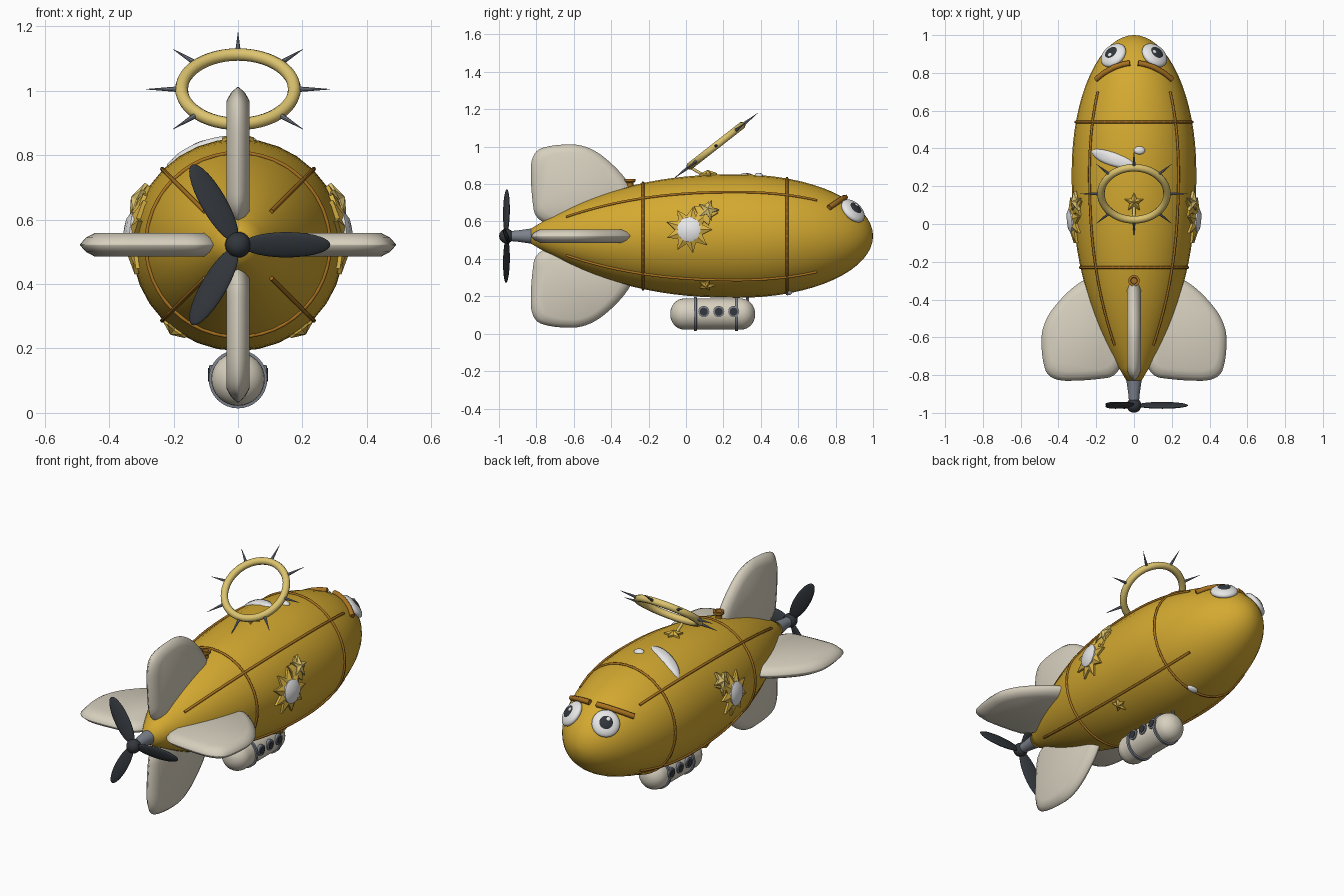
import bpy, bmesh
from math import sin, cos, pi, radians, sqrt
from mathutils import Matrix, Vector

cube = bpy.data.objects.get("Cube")
if cube:
    bpy.data.objects.remove(cube, do_unlink=True)

CZ = 0.522  # height of the hull axis


def material(name, rgb):
    m = bpy.data.materials.new(name)
    m.use_nodes = True
    m.diffuse_color = (*rgb, 1)
    m.node_tree.nodes["Principled BSDF"].inputs["Base Color"].default_value = (*rgb, 1)
    return m


GOLD = material("hull gold", (0.66, 0.40, 0.03))
BROWN = material("seam brown", (0.40, 0.17, 0.015))
TAN = material("pale gold", (0.72, 0.55, 0.16))
STAR = material("star gold", (0.70, 0.45, 0.06))
CREAM = material("cream", (0.68, 0.63, 0.52))
DARK = material("charcoal", (0.032, 0.038, 0.045))
STEEL = material("steel", (0.20, 0.22, 0.26))
WHITE = material("white", (0.80, 0.80, 0.80))

T, R = Matrix.Translation, Matrix.Rotation
Y_AXIS = R(-pi / 2, 4, 'X')  # turns local z into +y


def finish(name, bm, mat, angle=40):
    bmesh.ops.recalc_face_normals(bm, faces=bm.faces)
    mesh = bpy.data.meshes.new(name)
    bm.to_mesh(mesh)
    bm.free()
    mesh.materials.append(mat)
    mesh.polygons.foreach_set("use_smooth", [True] * len(mesh.polygons))
    mesh.set_sharp_from_angle(angle=radians(angle))
    obj = bpy.data.objects.new(name, mesh)
    bpy.context.collection.objects.link(obj)
    return obj


def loft(name, rings, mat, angle=40, caps=True):
    bm = bmesh.new()
    loops = [[bm.verts.new(p) for p in ring] for ring in rings]
    n = len(loops[0])
    for a, b in zip(loops, loops[1:]):
        for i in range(n):
            j = (i + 1) % n
            bm.faces.new((a[i], a[j], b[j], b[i]))
    if caps:
        bm.faces.new(loops[0])
        bm.faces.new(loops[-1])
    return finish(name, bm, mat, angle)


def lathe(name, profile, mat, matrix, n=24, angle=40):
    rings = [[matrix @ Vector((r * cos(2 * pi * i / n), r * sin(2 * pi * i / n), t))
              for i in range(n)] for t, r in profile]
    return loft(name, rings, mat, angle)


def ball(name, mat, matrix):
    bm = bmesh.new()
    bmesh.ops.create_uvsphere(bm, u_segments=24, v_segments=14, radius=1, matrix=matrix)
    return finish(name, bm, mat, 180)


def tube(name, points, radius, mat, cyclic=False, flat=False):
    cu = bpy.data.curves.new(name, 'CURVE')
    cu.dimensions = '3D'
    cu.bevel_depth = radius
    cu.bevel_resolution = 1
    cu.use_fill_caps = True
    s = cu.splines.new('POLY')
    s.points.add(len(points) - 1)
    for p, co in zip(s.points, points):
        p.co = (*co, 1)
    s.use_cyclic_u = cyclic
    cu.materials.append(mat)
    obj = bpy.data.objects.new(name, cu)
    bpy.context.collection.objects.link(obj)
    return obj


def hull_radius(y):
    if y > 0.28:
        return 0.33 * sqrt(max(0, 1 - ((y - 0.28) / 0.72) ** 2))
    return 0.33 * (1 - 0.88 * min(1, (0.28 - y) / 1.11) ** 2.35)


def on_hull(a, y, h=0):
    # a is measured from the top of the hull towards +x
    r = hull_radius(y) + h
    return Vector((r * sin(a), y, CZ + r * cos(a)))


def patch(name, outline, a, y, layers, mat, angle=25):
    # an outline wrapped on the hull; each layer is (scale, height)
    rings = [[on_hull(a + u * s / hull_radius(y), y + v * s, h) for u, v in outline]
             for s, h in layers]
    return loft(name, rings, mat, angle)


def star(points, outer, inner):
    return [((outer, inner)[i % 2] * sin(pi * i / points),
             (outer, inner)[i % 2] * cos(pi * i / points)) for i in range(2 * points)]


def ellipse(ru, rv, tilt=0, n=24):
    return [(ru * cos(t) * cos(tilt) - rv * sin(t) * sin(tilt),
             ru * cos(t) * sin(tilt) + rv * sin(t) * cos(tilt))
            for t in (2 * pi * i / n for i in range(n))]


# Hull
ys = [-0.83 + 1.11 * i / 16 for i in range(17)]
ys += [0.28 + 0.72 * sin(pi / 2 * i / 16) for i in range(1, 16)] + [0.9999]
lathe("hull", [(y, hull_radius(y)) for y in ys], GOLD, T((0, 0, CZ)) @ Y_AXIS, 32, 60)

# Hoops and lengthwise seams
for name, y in (("rear_hoop", -0.23), ("front_hoop", 0.54)):
    tube(name, [on_hull(2 * pi * i / 48, y, 0.002) for i in range(48)], 0.007, BROWN, True)
for k in range(4):
    tube("seam", [on_hull(pi / 4 + k * pi / 2, -0.64 + 1.34 * i / 30, 0.003)
                  for i in range(31)], 0.007, BROWN)

# Four tail fins
outline = [(-0.80, 0.04), (-0.83, 0.25), (-0.83, 0.45), (-0.71, 0.49), (-0.52, 0.49),
           (-0.34, 0.34), (-0.26, 0.2), (-0.36, 0.06)]
for _ in range(3):  # corner cutting rounds the outline
    nxt = outline[1:] + outline[:1]
    outline = [(p[0] * (1 - f) + q[0] * f, p[1] * (1 - f) + q[1] * f)
               for p, q in zip(outline, nxt) for f in (0.25, 0.75)]
for name, k in (("top_fin", 0), ("left_fin", 1), ("bottom_fin", 2), ("right_fin", 3)):
    turn = T((0, 0, CZ)) @ R(k * pi / 2, 4, 'Y')
    rings = [[turn @ Vector((w, -0.58 + (y + 0.58) * s, 0.27 + (r - 0.27) * s))
              for y, r in outline]
             for s, w in ((0.8, -0.036), (0.92, -0.022), (1, -0.002),
                          (1, 0.002), (0.92, 0.022), (0.8, 0.036))]
    loft(name, rings, CREAM, 70)

# Propeller
lathe("propeller_shaft", [(-0.95, 0.026), (-0.9, 0.03), (-0.81, 0.043)], STEEL,
      T((0, 0, CZ)) @ Y_AXIS)
hub = T((0, -0.96, CZ))
ball("propeller_hub", DARK, hub @ Matrix.Scale(0.039, 4))
for deg in (90, 210, 330):
    ball("propeller_blade", DARK, hub @ R(radians(deg), 4, 'Y') @ T((0, 0, 0.15))
         @ R(radians(20), 4, 'Z') @ Matrix.Diagonal((0.042, 0.012, 0.137, 1)))

# Gondola with bands, portholes and strut
cabin = T((0, 0, 0.105)) @ Y_AXIS
ends = [(0.075 * sin(pi / 2 * i / 8), 0.083 * cos(pi / 2 * i / 8)) for i in range(8)]
lathe("gondola", [(-0.01 - t, r) for t, r in reversed(ends)]
      + [(0.295 + t, r) for t, r in ends], CREAM, cabin, 32)
for y in (0.05, 0.27):
    lathe("gondola_band", [(y - 0.009, 0.08), (y - 0.007, 0.091), (y + 0.007, 0.091),
                           (y + 0.009, 0.08)], STEEL, cabin, 32)
for side in (-1, 1):
    for y in (0.095, 0.175, 0.255):
        frame = T((0, y, 0.118)) @ R(side * pi / 2, 4, 'Y')
        lathe("porthole_rim", [(0.07, 0.03), (0.088, 0.03), (0.09, 0.026)], STEEL, frame, 16)
        lathe("porthole_glass", [(0.07, 0.021), (0.093, 0.021)], DARK, frame, 16)
lathe("gondola_strut", [(0.12, 0.008), (0.24, 0.008)], STEEL, T((0, 0.33, 0)), 8)

# Tilted halo with spikes and its short post
halo = T((0, 0.16, 1.005)) @ R(radians(38), 4, 'X')
n, m = 48, 10
rings = [[halo @ R(2 * pi * i / n, 4, 'Z')
          @ Vector((0.175 + 0.02 * cos(2 * pi * j / m), 0, 0.02 * sin(2 * pi * j / m)))
          for j in range(m)] for i in range(n + 1)]
loft("halo", rings, TAN, 180, caps=False)
for k in range(8):
    lathe("halo_spike", [(0.185, 0.009), (0.285, 0.0008)], STEEL,
          halo @ R(k * pi / 4, 4, 'Z') @ R(pi / 2, 4, 'Y'), 8)
tube("halo_post", [(0, 0.09, 0.85), (0, 0.03, 0.885)], 0.009, TAN)

# Vent on the back
lathe("vent", [(0.76, 0.018), (0.805, 0.018), (0.815, 0.03), (0.828, 0.03), (0.828, 0.018),
               (0.812, 0.016)], BROWN, T((0, -0.3, 0)), 16)

# Stars and sunburst badges
patch("top_star", star(5, 0.052, 0.024), 0, 0.115,
      ((1, -0.01), (1, 0.008), (0.05, 0.026)), STAR)
for side in (-1, 1):
    a = side * radians(84)
    patch("sunburst", star(9, 0.125, 0.075), a, 0.016,
          ((1, -0.01), (1, 0.012), (0.5, 0.024)), STAR)
    patch("sunburst_disc", ellipse(0.062, 0.062), a, 0.016,
          ((1, 0.005), (1, 0.025), (0.7, 0.034), (0.1, 0.037)), WHITE)
    a = side * radians(66)
    patch("star_backing", star(5, 0.07, 0.04), a + side * 0.04, 0.1,
          ((1, -0.01), (1, 0.01), (0.5, 0.016)), STAR)
    patch("side_star", star(5, 0.058, 0.025), a, 0.118,
          ((1, 0.005), (1, 0.02), (0.05, 0.036)), TAN)
    patch("lower_star", star(5, 0.045, 0.021), side * radians(143), 0.11,
          ((1, -0.01), (1, 0.006), (0.05, 0.022)), STAR)

# Pale leaf and dots on the hull
dome = ((1, -0.003), (0.9, 0.006), (0.6, 0.011), (0.1, 0.013))
patch("leaf", ellipse(0.135, 0.036, radians(-17)), -0.37, 0.345, dome, WHITE, 60)
patch("leaf_dot", ellipse(0.03, 0.022), 0.09, 0.39, dome, WHITE, 60)
patch("belly_dot", ellipse(0.035, 0.018), pi - 0.15, 0.55, dome, WHITE, 60)

# Eyes and brows
for side in (-1, 1):
    a, y = side * radians(39), 0.893
    p = on_hull(a, y)
    normal = Vector((p.x / 0.109, (y - 0.28) / 0.518, (p.z - CZ) / 0.109))
    eye = T(p) @ normal.to_track_quat('Z', 'Y').to_matrix().to_4x4()
    ball("eye", WHITE, eye @ Matrix.Diagonal((0.075, 0.075, 0.03, 1)))
    ball("pupil", DARK, eye @ T((0, 0, 0.016)) @ Matrix.Diagonal((0.043, 0.043, 0.019, 1)))
    ball("eye_glint", WHITE, eye @ T((0.012, 0.016, 0.031))
         @ Matrix.Diagonal((0.012, 0.012, 0.006, 1)))
    tube("brow", [on_hull(side * radians(d), y, 0.008)
                  for d, y in ((53, 0.765), (42, 0.80), (28, 0.83), (16, 0.845), (6, 0.852))],
         0.015, BROWN)
